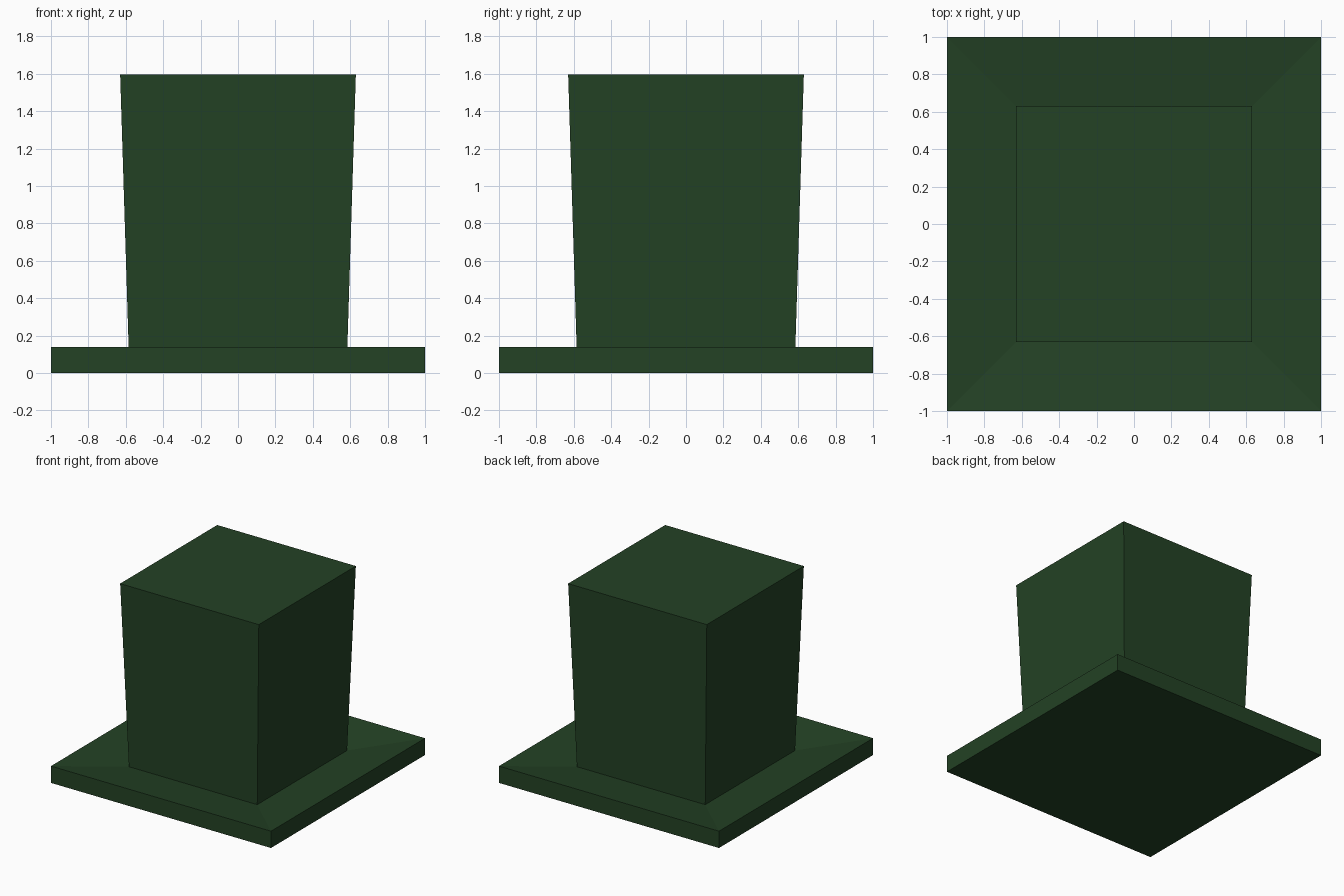
import bpy, bmesh

if "Cube" in bpy.data.objects:
    bpy.data.objects.remove(bpy.data.objects["Cube"])

felt = bpy.data.materials.new("dark green felt")
felt.diffuse_color = (0.017, 0.054, 0.018, 1)
felt.use_nodes = True
felt.node_tree.nodes["Principled BSDF"].inputs["Base Color"].default_value = felt.diffuse_color

# Square rings from the underside up: (half width, height)
profile = [(1.0, 0.0), (1.0, 0.138), (0.583, 0.085), (0.63, 1.595)]

bm = bmesh.new()
rings = [[bm.verts.new((sx * w, sy * w, z))
          for sx, sy in ((-1, -1), (1, -1), (1, 1), (-1, 1))]
         for w, z in profile]

# Brim edge, dished brim top and flared crown sides
for low, high in zip(rings, rings[1:]):
    for i in range(4):
        j = (i + 1) % 4
        bm.faces.new((low[i], low[j], high[j], high[i]))

# Flat underside and crown top
bm.faces.new(rings[0][::-1])
bm.faces.new(rings[-1])
bmesh.ops.recalc_face_normals(bm, faces=bm.faces)

mesh = bpy.data.meshes.new("top_hat")
bm.to_mesh(mesh)
bm.free()
mesh.materials.append(felt)
hat = bpy.data.objects.new("top_hat", mesh)
bpy.context.collection.objects.link(hat)
